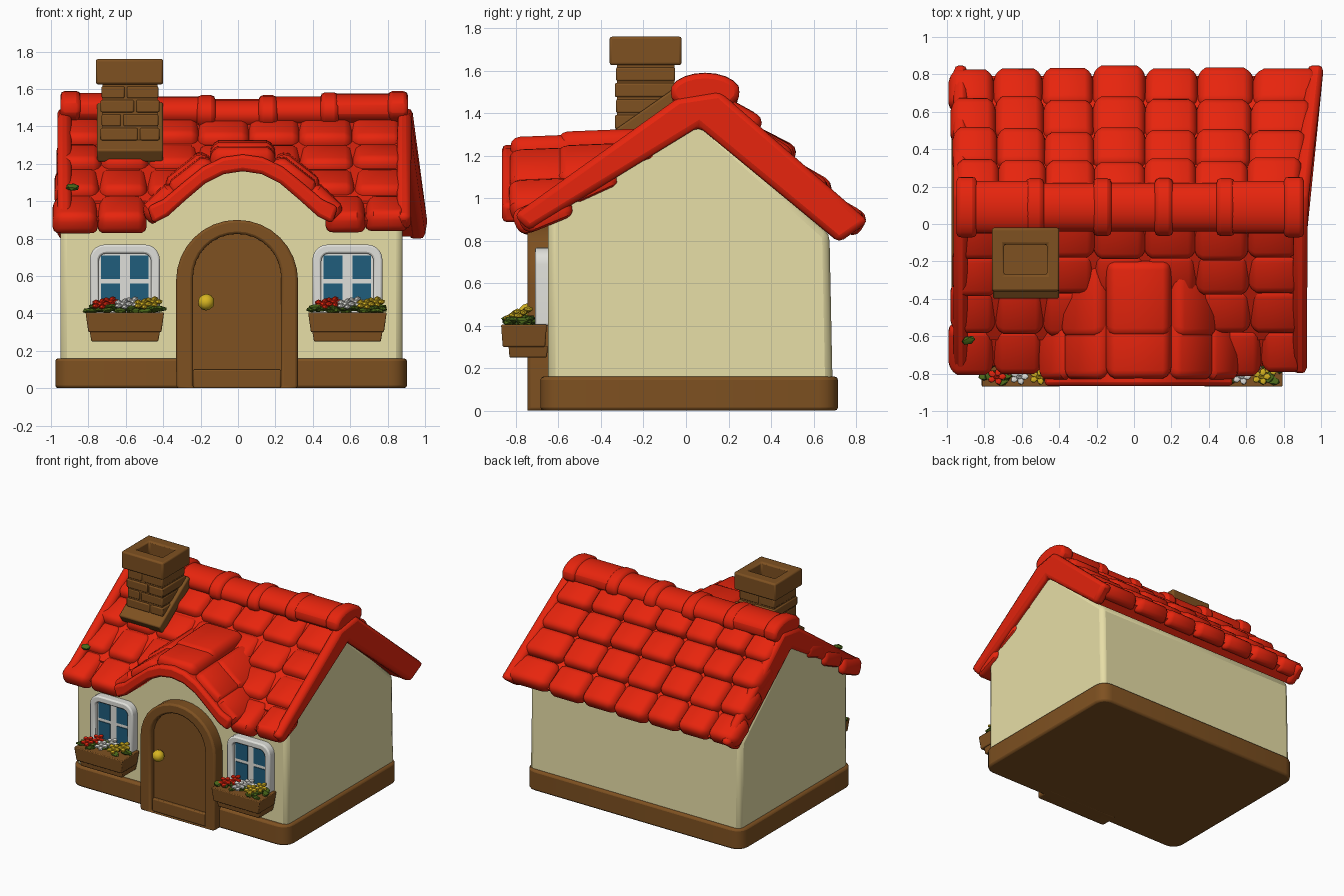
import bpy, bmesh, math, random
from mathutils import Matrix, Vector

if "Cube" in bpy.data.objects:
    bpy.data.objects.remove(bpy.data.objects["Cube"])

random.seed(4)


def mat(name, r, g, b):
    m = bpy.data.materials.new(name)
    m.diffuse_color = (r, g, b, 1)
    m.use_nodes = True
    m.node_tree.nodes["Principled BSDF"].inputs["Base Color"].default_value = m.diffuse_color
    return m


RED = mat("roof_red", 0.8, 0.018, 0.004)
BROWN = mat("wood_brown", 0.21, 0.082, 0.015)
CREAM = mat("wall_cream", 0.81, 0.74, 0.39)
WHITE = mat("frame_white", 0.74, 0.74, 0.7)
BLUE = mat("glass_blue", 0.014, 0.11, 0.2)
GOLD = mat("knob_gold", 0.68, 0.46, 0.015)
GREEN = mat("leaf_green", 0.07, 0.14, 0.01)


def finish(name, bm, material, bevel=0.0, segs=2):
    bmesh.ops.recalc_face_normals(bm, faces=bm.faces)
    me = bpy.data.meshes.new(name)
    bm.to_mesh(me)
    bm.free()
    me.materials.append(material)
    ob = bpy.data.objects.new(name, me)
    bpy.context.collection.objects.link(ob)
    if bevel:
        b = ob.modifiers.new("bevel", 'BEVEL')
        b.width, b.segments, b.limit_method = bevel, segs, 'ANGLE'
    return ob


def box(name, lo, hi, material, bevel=0.0, taper=1.0, rot=0.0):
    bm = bmesh.new()
    bmesh.ops.create_cube(bm, size=1)
    lo, hi = Vector(lo), Vector(hi)
    for v in bm.verts:
        k = taper if v.co.z < 0 else 1
        v.co = Vector((v.co.x * (hi.x - lo.x) * k, v.co.y * (hi.y - lo.y) * k, v.co.z * (hi.z - lo.z)))
    bmesh.ops.transform(bm, matrix=Matrix.Translation((lo + hi) / 2) @ Matrix.Rotation(rot, 4, 'X'), verts=bm.verts)
    return finish(name, bm, material, bevel)


def prism(name, pts, a, b, axis, material, bevel=0.0):
    """Extrude a 2D outline from a to b along the given axis."""
    bm = bmesh.new()
    put = {'x': lambda p, t: (t, p[0], p[1]), 'y': lambda p, t: (p[0], t, p[1]),
           'z': lambda p, t: (p[0], p[1], t)}[axis]
    ends = [[bm.verts.new(put(p, t)) for p in pts] for t in (a, b)]
    for e in ends:
        bm.faces.new(e)
    for i in range(len(pts)):
        j = (i + 1) % len(pts)
        bm.faces.new((ends[0][i], ends[0][j], ends[1][j], ends[1][i]))
    return finish(name, bm, material, bevel)


def ring(name, outer, inner, y0, y1, material, bevel=0.0):
    """Frame between two matching outlines in the xz plane."""
    bm = bmesh.new()
    loops = [[bm.verts.new((x, y, z)) for x, z in pts]
             for pts, y in ((outer, y0), (outer, y1), (inner, y1), (inner, y0))]
    n = len(outer)
    for k in range(4):
        a, b = loops[k], loops[(k + 1) % 4]
        for i in range(n):
            bm.faces.new((a[i], a[(i + 1) % n], b[(i + 1) % n], b[i]))
    return finish(name, bm, material, bevel)


def arch(cx, hw, z0, z1, r, n=8):
    pts = [(cx - hw, z0), (cx + hw, z0)]
    for side, start in ((1, 0), (-1, 90)):
        for i in range(n + 1):
            a = math.radians(start + 90 * i / n)
            pts.append((cx + side * (hw - r + (1e-3 if r == hw else 0)) + r * math.cos(a), z1 - r + r * math.sin(a)))
    return pts


def tile(bm, top, u, v, w, l, t, arc=0.03):
    """Pillowy roof tile; top = middle of its lip edge, u across, v towards the lip."""
    tb = bmesh.new()
    bmesh.ops.create_cube(tb, size=1)
    bmesh.ops.scale(tb, vec=(w, l, t), verts=tb.verts)
    bmesh.ops.bevel(tb, geom=tb.edges[:], offset=0.046, segments=3, profile=0.5, affect='EDGES')
    for p in tb.verts:
        k = (2 * p.co.x / w) ** 2
        p.co.z -= arc * k
        if p.co.y > 0:
            p.co.y -= 0.03 * k
    u, v = Vector(u).normalized(), Vector(v).normalized()
    n = u.cross(v)
    c = Vector(top) - v * l / 2 - n * t / 2
    m = Matrix((u, v, n)).transposed().to_4x4()
    bmesh.ops.transform(tb, matrix=Matrix.Translation(c) @ m, verts=tb.verts)
    me = bpy.data.meshes.new("tmp")
    tb.to_mesh(me)
    tb.free()
    bm.from_mesh(me)
    bpy.data.meshes.remove(me)


def flare(verts):
    """The right end of the roof kicks outwards towards the back eave."""
    for p in verts:
        if p.co.x > 0.6 and p.co.y > 0.1:
            p.co.x += 0.085 * (p.co.y - 0.1) / 0.7 * min(1, (p.co.x - 0.6) / 0.3)


# Base with rounded plan corners, and gabled walls
half = arch(0, 0.94, 0, 0.7, 0.09, 4)[2:]
plan = [(x - 0.037, y + 0.015) for x, y in half] + [(-x - 0.037, 0.015 - y) for x, y in half]
prism("base", plan, 0, 0.16, 'z', BROWN, 0.015)
gable = [(-0.65, 0.1), (0.69, 0.1), (0.675, 0.83), (0.06, 1.38), (-0.65, 0.95)]
prism("walls", gable, -0.95, 0.88, 'x', CREAM, 0.035)

# Roof boards, notched at the front for the dormer
slab = [(0.06, 1.34), (-0.6, 0.93), (-0.62, 1.0), (0, 1.42), (0.14, 1.44), (0.79, 0.87), (0.7, 0.81)]
flare(prism("roof_board", slab, -0.93, 0.87, 'x', RED).data.vertices)
eave = [(-0.58, 0.95), (-0.73, 0.86), (-0.76, 0.9), (-0.58, 1.01)]
prism("left_eave_board", eave, -0.93, -0.5, 'x', RED)
prism("right_eave_board", eave, 0.5, 0.87, 'x', RED)
barge = [(0.06, 1.335), (-0.74, 0.845), (-0.81, 0.92), (-0.04, 1.47), (0.16, 1.5), (0.86, 0.89), (0.72, 0.79)]
for name, a, b in (("left_barge", -0.965, -0.89), ("right_barge", 0.85, 0.925)):
    flare(prism(name, barge, a, b, 'x', RED, 0.028).data.vertices)

# Main roof tiles
cols = [-0.99, -0.75, -0.49, -0.22, 0.06, 0.34, 0.63, 0.905]
slopes = (("front_tiles", -1, [-0.83, -0.62, -0.41, -0.22, 0.0], lambda y: 1.48 + 0.69 * (y + 0.05)),
          ("back_tiles", 1, [0.87, 0.71, 0.54, 0.38, 0.22], lambda y: 1.36 - 0.92 * (y - 0.4)))
for name, side, lips, top in slopes:
    bm = bmesh.new()
    for r in range(4):
        lip, head = lips[r], lips[r + 1] - side * 0.05
        spans = list(zip(cols, cols[1:]))
        if side < 0 and r == 0:
            spans = spans[:2] + [(0.47, 0.68), (0.68, 0.91)]
        elif side < 0 and r == 1:
            del spans[3]
        for a, b in spans:
            j = random.uniform(-0.012, 0.012)
            p = Vector(((a + b) / 2 * (1 - 0.012 * r), lip + j, top(lip) + random.uniform(-0.01, 0.01)))
            q = Vector((p.x, head, top(head) - 0.07))
            tile(bm, p, (side, 0, 0), p - q, b - a + 0.004, (p - q).length, 0.125)
    flare(bm.verts)
    finish(name, bm, RED)

# Ridge caps with collars, sagging in the middle
joints = [-0.95, -0.53, -0.17, 0.16, 0.49, 0.91]
caps = [(a, b, 0.145 if i in (0, 4) else 0.13, 0.085) for i, (a, b) in enumerate(zip(joints, joints[1:]))]
caps += [(x - 0.05, x + 0.05, 0.155, 0.1) for x in joints[1:-1]]
caps += [(-0.95, -0.84, 0.165, 0.09), (0.8, 0.91, 0.165, 0.09)]
for a, b, ry, rz in caps:
    bm = bmesh.new()
    bmesh.ops.create_cone(bm, cap_ends=True, segments=20, radius1=1, radius2=1, depth=b - a)
    m = Matrix.Translation(((a + b) / 2, 0.09, 1.46 + 0.04 * abs(a + b) / 1.8))
    m = m @ Matrix.Diagonal((1, ry, rz, 1)) @ Matrix.Rotation(math.pi / 2, 4, 'Y')
    bmesh.ops.transform(bm, matrix=m, verts=bm.verts)
    finish("ridge_cap", bm, RED, 0.025)

# Eyebrow dormer: wall, curved edge band, two courses of tiles
half = [(0, 1.16), (0.1, 1.145), (0.2, 1.095), (0.3, 1.01), (0.4, 0.92), (0.48, 0.88)]
curve = [(0.025 - x, z) for x, z in half[:0:-1]] + [(0.025 + x, z) for x, z in half]
prism("dormer_wall", [(-0.42, 0.8)] + [(x, z + 0.02) for x, z in curve] + [(0.47, 0.8)], -0.65, -0.35, 'y', CREAM)
upper = [(0.025 + (x - 0.025) * 1.06, z + 0.09) for x, z in curve]
prism("dormer_band", curve + upper[::-1], -0.865, -0.62, 'y', RED, 0.02)
bm = bmesh.new()
for lip, l, lift, n in ((-0.845, 0.34, 0.15, 5), (-0.62, 0.42, 0.175, 3)):
    fan = [(-0.43, 0.88), (-0.3, 1.0), (-0.12, 1.14), (0.17, 1.14), (0.35, 1.0), (0.48, 0.88)]
    fan = fan if n == 5 else fan[1:-1]
    for (x0, z0), (x1, z1) in zip(fan, fan[1:]):
        u = Vector((x1 - x0, 0, z1 - z0))
        nrm = Vector((-u.z, 0, u.x)).normalized()
        p = Vector(((x0 + x1) / 2, lip, (z0 + z1) / 2)) + nrm * (lift + (0.015 if abs(u.z) < 0.01 else -0.015))
        tile(bm, p, -u, (0, -1, -0.04), u.length + 0.06, l, 0.11, 0.035)
finish("dormer_tiles", bm, RED)

# Chimney: sloped flashing, brick courses, hollow cap
box("chimney_flashing", (-0.755, -0.42, 1.33), (-0.4, 0.03, 1.41), BROWN, 0.01, rot=math.radians(35))
box("chimney_shaft", (-0.725, -0.325, 1.2), (-0.43, -0.055, 1.64), BROWN)
for i, cut in enumerate((-0.53, -0.62, -0.55, -0.6)):
    z, g = 1.325 + i * 0.075, 0.006 * (i % 2)
    for a, b in ((-0.735 + g, cut - 0.006), (cut + 0.006, -0.42 - g)):
        box("chimney_brick", (a, -0.335 + g, z), (b, -0.045 - g, z + 0.066), BROWN, 0.008)
rim = [(-0.76, -0.36), (-0.40, -0.36), (-0.40, -0.02), (-0.76, -0.02)]
hole = [(-0.695, -0.27), (-0.465, -0.27), (-0.465, -0.11), (-0.695, -0.11)]
cap = ring("chimney_cap", rim, hole, -1.76, -1.625, BROWN, 0.012)
for v in cap.data.vertices:
    v.co = (v.co.x, v.co.z, -v.co.y)
cap.data.flip_normals()

# Door: arched frame, recessed leaf, threshold, knob
ring("door_frame", arch(-0.005, 0.325, 0, 0.9, 0.325), arch(-0.005, 0.235, 0, 0.825, 0.235), -0.745, -0.6, BROWN, 0.014)
prism("door_leaf", arch(-0.005, 0.24, 0, 0.83, 0.24), -0.7, -0.6, 'y', BROWN)
box("door_step", (-0.24, -0.725, 0), (0.23, -0.65, 0.1), BROWN, 0.008)
bm = bmesh.new()
bmesh.ops.create_icosphere(bm, subdivisions=2, radius=0.045, matrix=Matrix.Translation((-0.17, -0.745, 0.46)))
finish("door_knob", bm, GOLD)


def blob(bm, co, s, yaw=0.0, tilt=0.0):
    m = Matrix.Translation(co) @ Matrix.Rotation(yaw, 4, 'Z') @ Matrix.Rotation(tilt, 4, 'X') @ Matrix.Diagonal((*s, 1))
    bmesh.ops.create_icosphere(bm, subdivisions=1, radius=1, matrix=m)


# Windows with flower boxes
for side, cx in (("left", -0.605), ("right", 0.585)):
    ring(side + "_window_frame", arch(cx, 0.187, 0.4, 0.768, 0.08, 5), arch(cx, 0.14, 0.43, 0.72, 0.04, 5),
         -0.71, -0.62, WHITE, 0.01)
    prism(side + "_window_sash", arch(cx, 0.145, 0.41, 0.725, 0.04, 5), -0.676, -0.63, 'y', WHITE)
    for sx in (-1, 1):
        for z0, z1 in ((0.43, 0.56), (0.585, 0.71)):
            px = cx + sx * 0.077
            box(side + "_window_pane", (px - 0.05, -0.682, z0), (px + 0.05, -0.675, z1), BLUE)
    box(side + "_planter", (cx - 0.21, -0.87, 0.3), (cx + 0.21, -0.655, 0.405), BROWN, 0.006, taper=0.93)
    box(side + "_planter_foot", (cx - 0.188, -0.835, 0.25), (cx + 0.188, -0.65, 0.305), BROWN, 0.006, taper=0.95)
    bm = bmesh.new()
    for i in range(24):
        co = (cx - 0.19 + 0.38 * i / 23, random.uniform(-0.84, -0.71), random.uniform(0.412, 0.438))
        blob(bm, co, (0.042, 0.026, 0.016), random.uniform(0, 3), random.uniform(-0.5, 0.5))
    finish(side + "_leaves", bm, GREEN)
    # Each flower: a ring of petals leaning forwards
    for dx, m, nm in ((-0.105, RED, "red"), (0.015, WHITE, "white"), (0.12, GOLD, "yellow")):
        bm = bmesh.new()
        for ox, oy, oz in ((-0.025, -0.815, 0.45), (0.03, -0.765, 0.462)):
            blob(bm, (cx + dx + ox, oy, oz), (0.02, 0.016, 0.016))
            for k in range(5):
                a = k * math.tau / 5
                blob(bm, (cx + dx + ox + 0.03 * math.cos(a), oy + 0.024 * math.sin(a), oz + 0.016 * math.sin(a)),
                     (0.024, 0.019, 0.015), a)
        finish(f"{side}_{nm}_flowers", bm, m)

# Moss spot on the left of the front roof
bm = bmesh.new()
blob(bm, (-0.885, -0.622, 1.075), (0.04, 0.025, 0.02), 0.3, 0.6)
finish("moss", bm, GREEN)

# Smooth shading with crisp edges
bpy.ops.object.select_all(action='SELECT')
bpy.context.view_layer.objects.active = bpy.data.objects["walls"]
bpy.ops.object.shade_smooth_by_angle(angle=math.radians(35))
